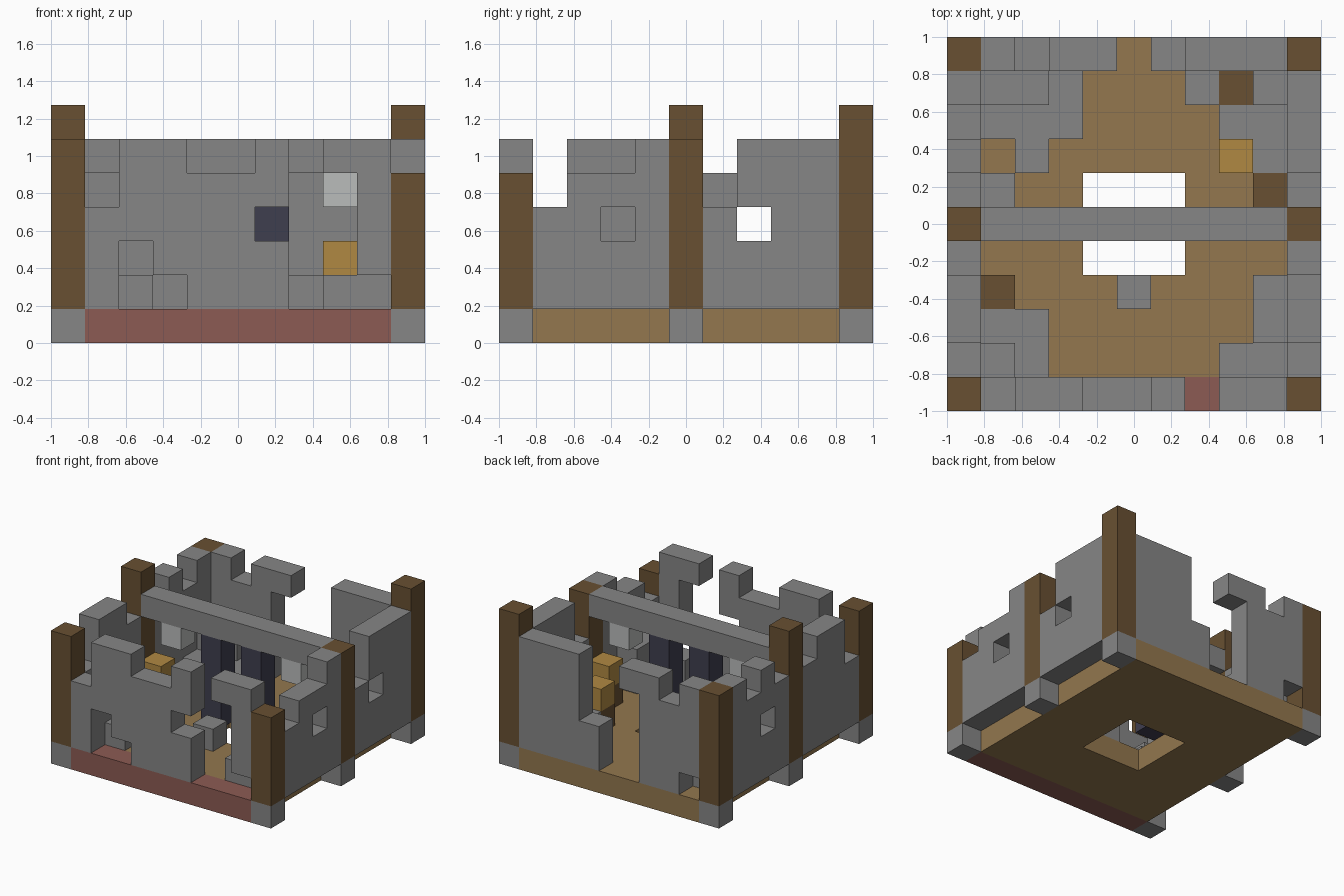
import bpy, bmesh
from mathutils import Vector

if "Cube" in bpy.data.objects:
    bpy.data.objects.remove(bpy.data.objects["Cube"])

N = 11                 # blocks along each side
CELL = 2 / N
LAST, MID = N - 1, N // 2


def linear(c):
    c /= 255
    return c / 12.92 if c < 0.04 else ((c + 0.055) / 1.055) ** 2.4


def material(name, r, g, b):
    m = bpy.data.materials.new(name)
    m.use_nodes = True
    col = (linear(r), linear(g), linear(b), 1)
    m.diffuse_color = col
    bsdf = m.node_tree.nodes["Principled BSDF"]
    bsdf.inputs["Base Color"].default_value = col
    bsdf.inputs["Roughness"].default_value = 0.9
    return m


stone = material("grey stone", 134, 134, 134)
timber = material("dark timber", 104, 80, 50)
planks = material("tan planks", 147, 119, 78)
brick = material("red brick", 140, 91, 83)
amber = material("amber", 176, 137, 66)
glass = material("pale glass", 186, 188, 187)
obsidian = material("dark navy", 63, 62, 79)

parts = {}     # part name -> (material, blocks)
filled = set()


def part(name, mat, cells):
    cells = set(cells) - filled
    filled.update(cells)
    parts[name] = (mat, cells)


def box(xs, ys, zs):
    return {(x, y, z) for x in xs for y in ys for z in zs}


def stack(x, y, height, base=1):
    return box([x], [y], range(base, base + height))


def elevation(rows, place):
    """Blocks from a wall drawing, top course first."""
    return {place(c + 1, len(rows) - r)
            for r, row in enumerate(rows) for c, ch in enumerate(row) if ch == "#"}


inner = range(1, LAST)
ends = (0, LAST)

# Floor with a square opening, brick front edge, footing stones
hole = box(range(MID - 1, MID + 2), range(MID - 1, MID + 2), [0])
part("floor", planks, box(inner, range(1, N), [0]) - hole)
part("front_step", brick, box(inner, [0], [0]))
part("footings", stone, box(ends, (0, MID, LAST), [0]))

# Timber posts of uneven height
for name, x, y, h in (("front_right_post", 0, 0, 5), ("front_left_post", LAST, 0, 4),
                      ("middle_right_post", 0, MID, 6), ("middle_left_post", LAST, MID, 5),
                      ("back_right_post", 0, LAST, 5), ("back_left_post", LAST, LAST, 6)):
    part(name, timber, stack(x, y, h))

# Ruined walls
part("front_wall", stone, elevation([
    ".##..#.##",
    ".#####..#",
    "#####...#",
    "#.####..#",
    "#..###..."], lambda c, z: (c, 0, z)))
part("back_wall", stone, elevation([
    "#.##..###",
    "###...###",
    "###...###",
    "###..####",
    ".##..####"], lambda c, z: (c, LAST, z)))
part("left_wall", stone, elevation([
    "...#..###",
    ".###..###",
    "##.###.##",
    "#########",
    "#########"], lambda c, z: (LAST, c, z)))
part("right_wall", stone, elevation([
    ".##...#.#",
    ".########",
    "######.##",
    "#########",
    "#########"], lambda c, z: (0, c, z)))

# Cross beam with hanging lamps, dark columns and amber blocks below
part("cross_beam", stone, box(inner, [MID], [5]))
part("lamps", glass, box((2, 8), [MID], [4]))
part("columns", obsidian, box((MID - 1, MID + 1), [MID], range(1, 5)))
part("amber_blocks", amber, box((1, 9), [MID], [2]) | {(8, 7, 2)})
part("amber_stands", timber, box((1, 9), [MID], [1]) | {(8, 7, 1)})

# Chests and fallen stone inside
part("chests", timber, stack(1, 3, 1) | stack(8, 9, 1) | stack(9, 6, 1))
part("back_rubble", stone, box((1, 2, 3), (8, 9), [1]) | box((1, 2), [9], [2])
     | stack(2, 7, 1) | stack(1, 6, 1) | stack(7, 9, 1)
     | box([9], (7, 8, 9), [1]) | stack(9, 9, 2) | stack(8, 8, 1))
part("front_rubble", stone, box((1, 2), (1, 2), [1]) | stack(1, 1, 2)
     | stack(8, 1, 1) | stack(9, 1, 1) | box([9], (2, 3), (1, 2)))
part("centre_stone", stone, stack(MID, 3, 1))


def build(name, mat, cells):
    """Mesh the outer block faces that are not covered by a neighbour."""
    bm = bmesh.new()
    for cell in sorted(cells):
        centre = Vector(cell) + Vector((0.5, 0.5, 0.5))
        for axis in range(3):
            for side in (-1, 1):
                n = Vector((0, 0, 0))
                n[axis] = side
                if tuple(int(a + b) for a, b in zip(cell, n)) in filled:
                    continue
                u = Vector((0, 0, 0))
                u[(axis + 1) % 3] = 1
                v = n.cross(u)
                corners = [centre + (n + u * a + v * b) / 2
                           for a, b in ((-1, -1), (1, -1), (1, 1), (-1, 1))]
                bm.faces.new([bm.verts.new((p - Vector((N / 2, N / 2, 0))) * CELL)
                              for p in corners])
    bmesh.ops.remove_doubles(bm, verts=bm.verts[:], dist=CELL / 100)
    mesh = bpy.data.meshes.new(name)
    bm.to_mesh(mesh)
    bm.free()
    mesh.materials.append(mat)
    bpy.context.scene.collection.objects.link(bpy.data.objects.new(name, mesh))


for name, (mat, cells) in parts.items():
    build(name, mat, cells)
